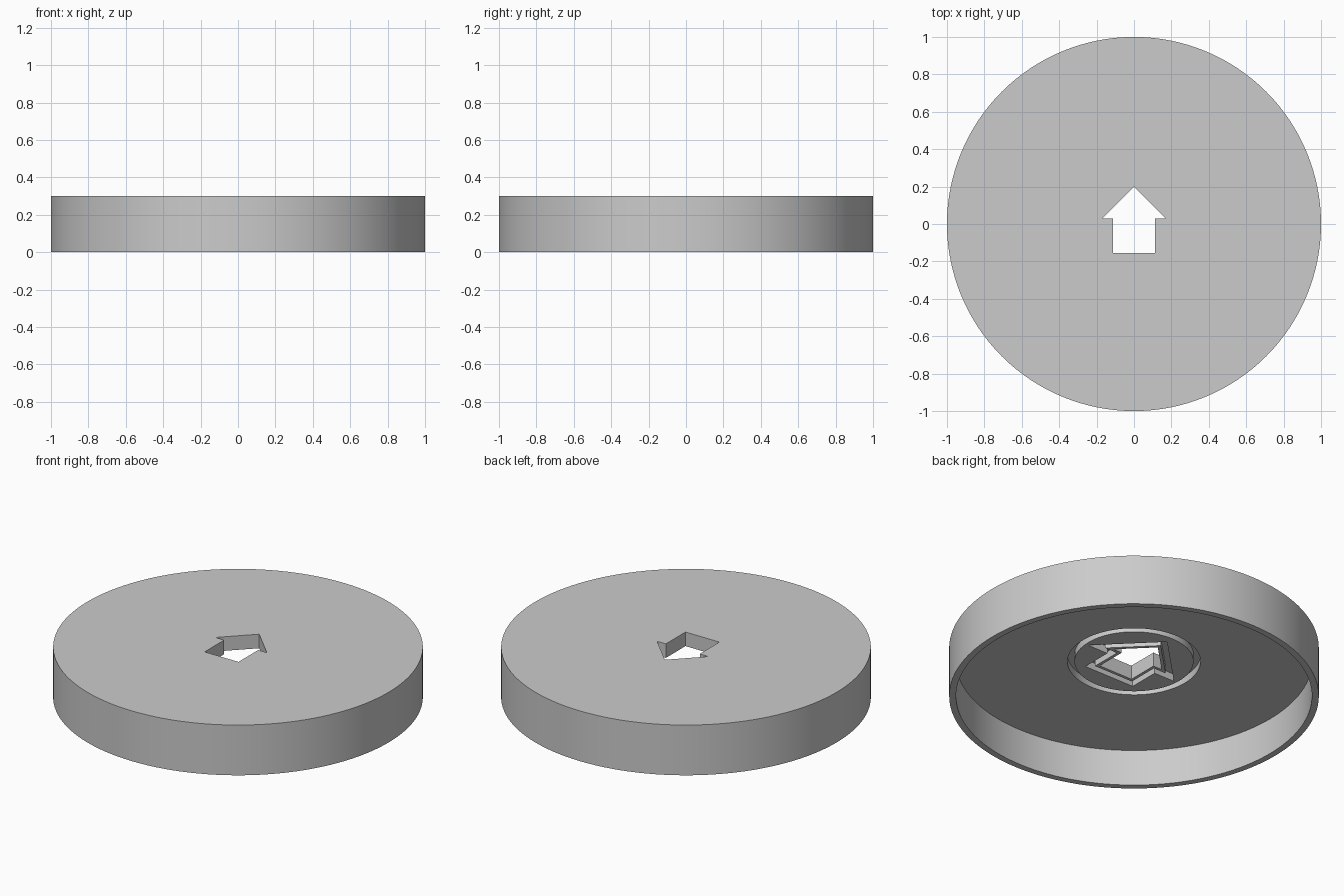
import bpy, bmesh, math

cube = bpy.data.objects.get("Cube")
if cube:
    bpy.data.objects.remove(cube, do_unlink=True)

HEIGHT, FLOOR, GROOVE_TOP = 0.30, 0.216, 0.26
SIDES = 128

grey = bpy.data.materials.new("light_grey")
grey.use_nodes = True
colour = (0.6, 0.6, 0.6, 1)
grey.diffuse_color = colour
grey.node_tree.nodes["Principled BSDF"].inputs["Base Color"].default_value = colour


def circle(r):
    return [(r * math.cos(2 * math.pi * i / SIDES), r * math.sin(2 * math.pi * i / SIDES))
            for i in range(SIDES)]


def arrow(w):
    """Arrow outline, grown outwards by an even margin w."""
    wing, stem = 0.17 + w * (1 + math.sqrt(2)), 0.112 + w
    shoulder, base, tip = 0.03 - w, -0.155 - w, 0.2 + w * math.sqrt(2)
    right = [(stem, base), (stem, shoulder), (wing, shoulder)]
    return right + [(0, tip)] + [(-x, y) for x, y in reversed(right)]


def prism(name, outer, z0, z1, inner=None):
    """Upright solid from an outline, hollow if an inner outline is given."""
    bm = bmesh.new()

    def loop(points, z):
        return [bm.verts.new((x, y, z)) for x, y in points]

    def bridge(a, b):
        for i in range(len(a)):
            j = (i + 1) % len(a)
            bm.faces.new((a[i], a[j], b[j], b[i]))

    low, high = loop(outer, z0), loop(outer, z1)
    bridge(low, high)
    if inner:
        in_low, in_high = loop(inner, z0), loop(inner, z1)
        bridge(in_high, in_low)
        bridge(in_low, low)
        bridge(high, in_high)
    else:
        bm.faces.new(low[::-1])
        bm.faces.new(high)
    bmesh.ops.recalc_face_normals(bm, faces=bm.faces)
    mesh = bpy.data.meshes.new(name)
    bm.to_mesh(mesh)
    bm.free()
    mesh.materials.append(grey)
    obj = bpy.data.objects.new(name, mesh)
    bpy.context.collection.objects.link(obj)
    return obj


# Solid disc, then the cavity, grooves and arrow opening cut from it
lid = prism("round_lid", circle(1), 0, HEIGHT)
cutters = [
    prism("cavity_cutter", circle(0.963), -0.1, FLOOR),
    prism("ring_groove_cutter", circle(0.36), 0.1, GROOVE_TOP, circle(0.322)),
    prism("arrow_groove_cutter", arrow(0.055), 0.1, GROOVE_TOP, arrow(0.018)),
    prism("arrow_hole_cutter", arrow(0), 0.1, 0.5),
]
bpy.ops.object.select_all(action='DESELECT')
lid.select_set(True)
bpy.context.view_layer.objects.active = lid
for cutter in cutters:
    mod = lid.modifiers.new(cutter.name, 'BOOLEAN')
    mod.operation, mod.solver, mod.object = 'DIFFERENCE', 'EXACT', cutter
    bpy.ops.object.modifier_apply(modifier=mod.name)
    bpy.data.objects.remove(cutter, do_unlink=True)

bpy.ops.object.shade_smooth_by_angle(angle=math.radians(30))
